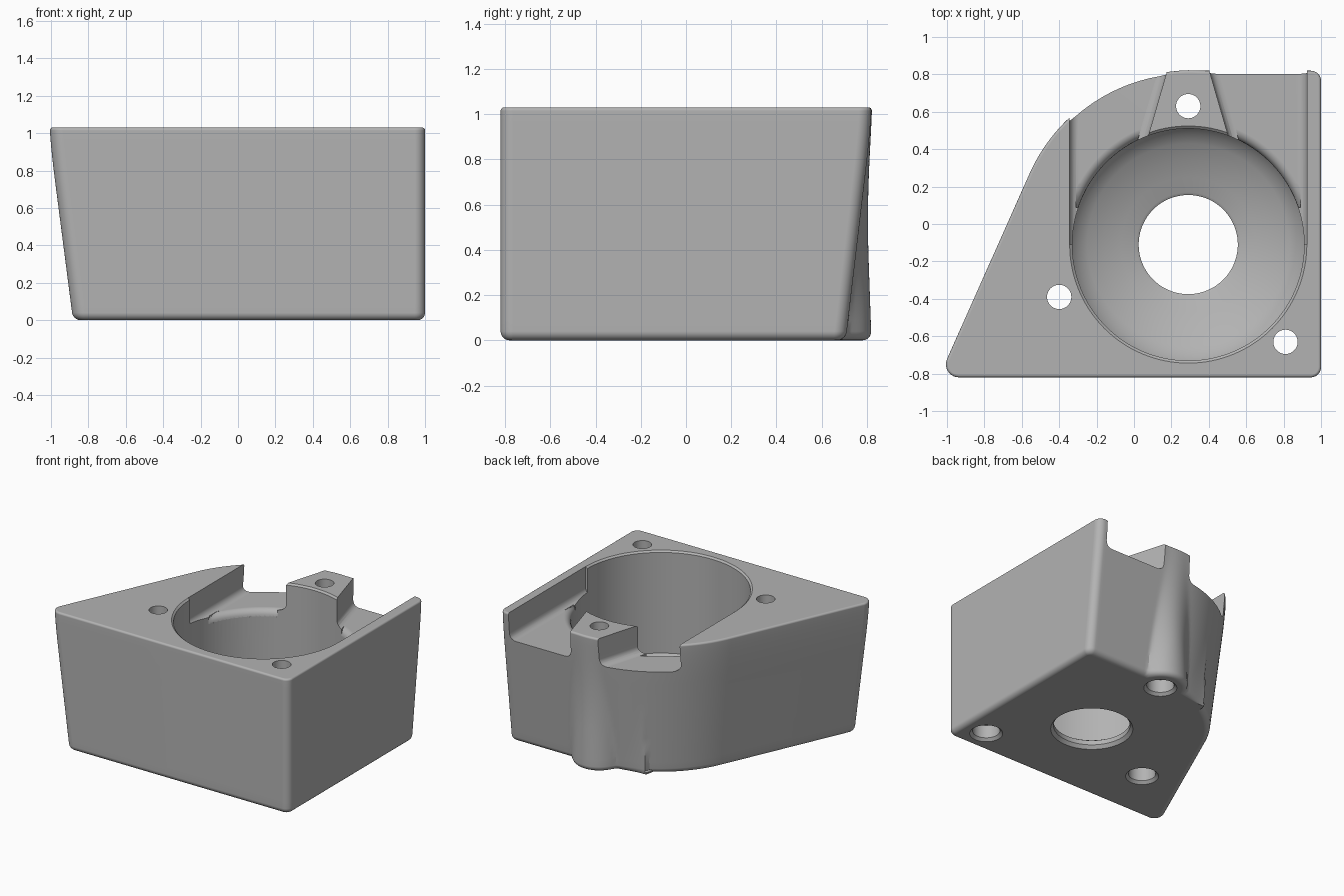
import bpy, bmesh
from math import sin, cos, pi, radians, sqrt

if "Cube" in bpy.data.objects:
    bpy.data.objects.remove(bpy.data.objects["Cube"], do_unlink=True)

CX, CY, R = 0.29, -0.11, 0.93      # bore axis and rear arc radius
TOP, FLOOR = 1.03, 0.82            # rim height and rear pocket floor
FRONT = -0.82
SLANT = radians(156)               # direction the slanted side faces

grey = bpy.data.materials.new("plain grey")
grey.use_nodes = True
grey.diffuse_color = (0.45, 0.45, 0.45, 1)
grey.node_tree.nodes["Principled BSDF"].inputs["Base Color"].default_value = grey.diffuse_color


def loft(name, rings):
    """Closed solid through equal-length rings of (x, y, z) points."""
    bm = bmesh.new()
    loops = [[bm.verts.new(p) for p in ring] for ring in rings]
    n = len(loops[0])
    for a, b in zip(loops, loops[1:]):
        for i in range(n):
            j = (i + 1) % n
            bm.faces.new((a[i], a[j], b[j], b[i]))
    bm.faces.new(loops[0][::-1])
    bm.faces.new(loops[-1])
    bmesh.ops.recalc_face_normals(bm, faces=bm.faces)
    mesh = bpy.data.meshes.new(name)
    bm.to_mesh(mesh)
    bm.free()
    mesh.materials.append(grey)
    ob = bpy.data.objects.new(name, mesh)
    bpy.context.collection.objects.link(ob)
    return ob


def cut(target, cutter, keep=False):
    """Subtract cutter from target."""
    mod = target.modifiers.new("cut", "BOOLEAN")
    mod.operation, mod.solver, mod.object = "DIFFERENCE", "EXACT", cutter
    bpy.context.view_layer.objects.active = target
    bpy.ops.object.modifier_apply(modifier=mod.name)
    if not keep:
        bpy.data.objects.remove(cutter, do_unlink=True)


def arc(cx, cy, r, a0, a1, n):
    return [(cx + r * cos(a0 + (a1 - a0) * i / n), cy + r * sin(a0 + (a1 - a0) * i / n))
            for i in range(n + 1)]


def turned(name, x, y, profile, n):
    """Solid of revolution from (radius, height) pairs."""
    return loft(name, [[(px, py, z) for px, py in arc(x, y, r, 0, 2 * pi, n)[:-1]]
                       for r, z in profile])


def draft(z):
    """Inward lean of the rear and slanted walls."""
    if z < 0.7:
        return 0.031 + 0.118 * (0.7 - z)
    return 0.031 * ((TOP - z) / (TOP - 0.7)) ** 1.3


def outline(z, inset):
    """Housing outline at one height, with the screw boss blended into the rear wall."""
    d, rc, rl = draft(z), 0.055, 0.07
    back = -FRONT - d - inset
    pts = arc(1 - rc, FRONT + rc, rc - inset, -pi / 2, 0, 8)
    pts += arc(1 - rc, -FRONT - d - rc, rc - inset, 0, pi / 2, 8)
    x0 = 1 - rc
    rear = [(x0 + (CX - x0) * i / 40, back) for i in range(1, 40)]
    rear += arc(CX, CY, R - d - inset, pi / 2, SLANT, 56)
    boss_r, blend = 0.19 - 0.035 * z - inset, 0.06
    for x, y in rear:
        if abs(x - CX) < 0.4:
            b = 0.63 + sqrt(max(0, boss_r ** 2 - (x - CX) ** 2))
            h = max(blend - abs(y - b), 0) / blend
            y = max(y, b) + h * h * blend / 4
        pts.append((x, y))
    ly = FRONT + rl
    lx = CX + ((R - d - rl) - sin(SLANT) * (ly - CY)) / cos(SLANT)
    pts += arc(lx, ly, rl - inset, SLANT, 1.5 * pi, 10)
    return [(x, y, z) for x, y in pts]


# Housing block with rounded bottom and top edges
levels = [(0.04 * (1 - cos(t)), 0.04 * (1 - sin(t))) for t in [i * pi / 10 for i in range(6)]]
levels += [(0.04 + (TOP - 0.055) * i / 20, 0) for i in range(1, 21)]
levels += [(TOP - 0.015 * (1 - sin(t)), 0.015 * (1 - cos(t))) for t in [i * pi / 8 for i in range(1, 5)]]
housing = loft("housing", [outline(z, e) for z, e in levels])

# Rounded base fillet shared by pocket and post: (height, spread)
FIL = 0.05
fillet = [(FLOOR + FIL * (1 - cos(t)), FIL * (1 - sin(t))) for t in [i * pi / 10 for i in range(6)]]


def post_ring(z, grow):
    a, b = 0.22 + grow, 0.046 + grow
    return [(CX - a, 0.45, z), (CX + a, 0.45, z), (CX + b, 1.05, z), (CX - b, 1.05, z)]


# Screw post left standing in the pocket
post = loft("post_shape", [post_ring(0.6, FIL)] + [post_ring(z, g) for z, g in fillet]
            + [post_ring(1.2, 0)])


def pocket_ring(z, inset):
    w = 0.635 - inset
    return [(CX - w, CY, z), (CX + w, CY, z), (CX + w, 1, z), (CX - w, 1, z)]


# Rear pocket, open at the back
pocket = loft("pocket_cutter", [pocket_ring(z, g) for z, g in fillet] + [pocket_ring(1.1, 0)])
cut(pocket, post, keep=True)

# Rounded lip where the pocket floor drops into the bore
lip_levels = [(0.67 - 0.05 * cos(t), FLOOR - 0.05 + 0.05 * sin(t)) for t in [i * pi / 10 for i in range(6)]]
lip_levels = [(0.6, 0.75)] + lip_levels + [(0.67, FLOOR + 0.02)]
lip = loft("lip_cutter", [[(min(max(x, CX - 0.6), CX + 0.6), y, z)
                           for x, y in arc(CX, CY, r, 0.3, pi - 0.3, 80)]
                          for r, z in lip_levels])
cut(lip, post)
cut(housing, pocket)
cut(housing, lip)

# Main bore: round opening, bowl floor, straight wall, chamfered rim
bore = [(0.285, -0.05), (0.285, 0), (0.265, 0.025), (0.265, 0.06), (0.28, 0.07),
        (0.36, 0.095), (0.45, 0.13), (0.54, 0.175), (0.59, 0.21), (0.62, 0.25),
        (0.62, TOP - 0.012), (0.634, TOP), (0.634, 1.1)]
cut(housing, turned("bore_cutter", CX, CY, bore, 128))

# Screw holes, counterbored from below
screw = [(0.115, -0.05), (0.115, 0), (0.095, 0.02), (0.095, 0.12), (0.065, 0.12), (0.065, 1.1)]
for x, y in ((CX, 0.63), (-0.4, -0.39), (0.81, -0.63)):
    cut(housing, turned("screw_cutter", x, y, screw, 40))

# Smooth curved walls, crisp edges
bpy.ops.object.select_all(action="DESELECT")
housing.select_set(True)
bpy.context.view_layer.objects.active = housing
bpy.ops.object.shade_smooth_by_angle(angle=radians(30))
normals = housing.modifiers.new("even shading", "WEIGHTED_NORMAL")
normals.keep_sharp = True
